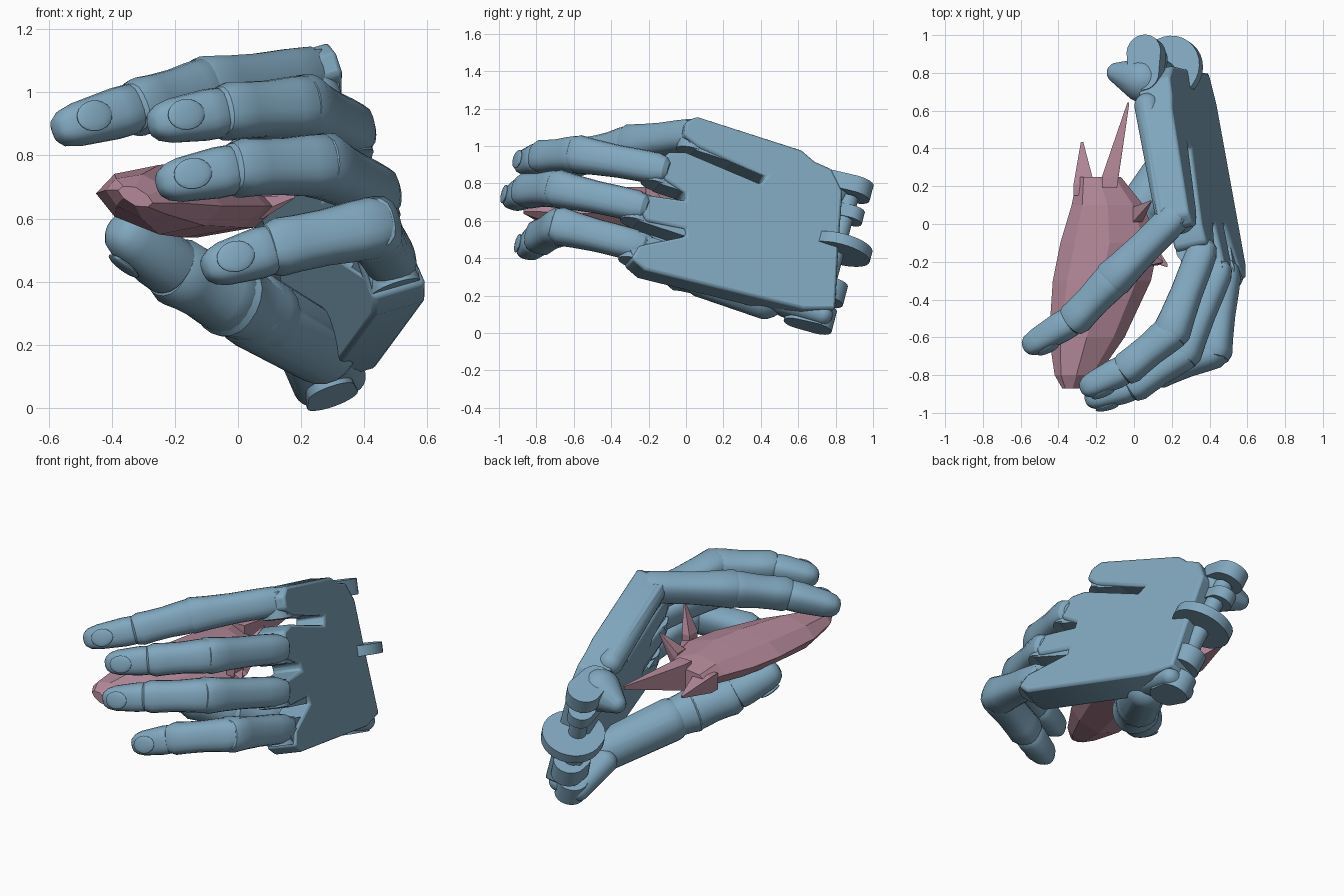
import bpy, bmesh, math
from mathutils import Vector as V, Matrix

if "Cube" in bpy.data.objects:
    bpy.data.objects.remove(bpy.data.objects["Cube"])


def material(name, col):
    m = bpy.data.materials.new(name)
    m.diffuse_color = (*col, 1)
    m.use_nodes = True
    m.node_tree.nodes["Principled BSDF"].inputs["Base Color"].default_value = m.diffuse_color
    return m


BLUE = material("blue_shell", (0.22, 0.39, 0.52))
PINK = material("pink_shell", (0.46, 0.25, 0.32))


def finish(name, bm, mat, smooth=True):
    bmesh.ops.recalc_face_normals(bm, faces=bm.faces)
    me = bpy.data.meshes.new(name)
    bm.to_mesh(me)
    bm.free()
    me.materials.append(mat)
    ob = bpy.data.objects.new(name, me)
    bpy.context.collection.objects.link(ob)
    if smooth:
        bpy.context.view_layer.objects.active = ob
        ob.select_set(True)
        bpy.ops.object.shade_smooth_by_angle(angle=math.radians(30))
        ob.select_set(False)
    return ob


def hull(name, pts, mat, smooth=True):
    bm = bmesh.new()
    for p in pts:
        bm.verts.new(p)
    r = bmesh.ops.convex_hull(bm, input=bm.verts)
    junk = list({g for g in r["geom_interior"] + r["geom_unused"] if isinstance(g, bmesh.types.BMVert)})
    bmesh.ops.delete(bm, geom=junk, context='VERTS')
    return finish(name, bm, mat, smooth)


def ball(c, r):
    return [V(c) + r * V((math.cos(t) * math.cos(s), math.sin(t) * math.cos(s), math.sin(s)))
            for t in [i * math.tau / 20 for i in range(20)]
            for s in [(j - 4.5) * math.pi / 10 for j in range(10)]]


def frame(z, x):
    z = V(z).normalized()
    x = (V(x) - z * V(x).dot(z)).normalized()
    return Matrix((x, z.cross(x), z)).transposed()


def disc(c, axis, r, w):
    f = frame(axis, (0.31, 0.9, 0.2))
    return [V(c) + f @ V((r * math.cos(i * math.tau / 28), r * math.sin(i * math.tau / 28), s * w / 2))
            for i in range(28) for s in (-1, 1)]


def ring_loft(name, rings, mat, smooth):
    bm = bmesh.new()
    vs = [[bm.verts.new(p) for p in r] for r in rings]
    n = len(vs[0])
    for a, b in zip(vs, vs[1:]):
        for i in range(n):
            bm.faces.new((a[i], a[(i + 1) % n], b[(i + 1) % n], b[i]))
    bm.faces.new(vs[0])
    bm.faces.new(vs[-1])
    return finish(name, bm, mat, smooth)


# hand axes: back-of-hand normal, direction to wrist, sideways
N = V((1, 0.253, 0.289)).normalized()
H = V((-0.16, 1, -0.32)).normalized()
SIDE = N.cross(H)


def on_back(y, z, depth=0.0):
    return V((0.638 - 0.253 * y - 0.289 * z, y, z)) - N * depth


# palm plate with slots between the finger roots
outline = [(0.0, 1.13), (0.06, 1.16), (0.62, 0.98), (0.69, 0.92), (0.78, 0.88), (0.84, 0.76), (0.82, 0.5),
           (0.8, 0.13), (0.63, 0.13), (-0.22, 0.34), (-0.29, 0.40), (-0.25, 0.47), (0.0, 0.52),
           (0.0, 0.56), (-0.21, 0.6), (-0.25, 0.67), (-0.2, 0.74), (0.0, 0.71), (0.0, 0.75),
           (-0.11, 0.82), (-0.15, 0.9), (-0.09, 0.97), (0.0, 0.97), (0.4, 0.8), (0.43, 0.84),
           (0.06, 1.0), (-0.01, 1.06)]
bm = bmesh.new()
f = bm.faces.new([bm.verts.new(on_back(*p)) for p in outline])
r = bmesh.ops.extrude_face_region(bm, geom=[f])
bmesh.ops.translate(bm, vec=-N * 0.18, verts=[g for g in r["geom"] if isinstance(g, bmesh.types.BMVert)])
palm = finish("palm", bm, BLUE)
bev = palm.modifiers.new("bevel", 'BEVEL')
bev.width, bev.segments = 0.015, 2
hull("index_side_bar", ball(on_back(0.1, 1.09, 0.14), 0.06) + ball(on_back(0.66, 0.9, 0.15), 0.07), BLUE)

# wrist lugs: x, y, z, radius, width, reach into the palm
for i, (x, y, z, r, w, s) in enumerate([(0.065, 0.9, 0.77, 0.095, 0.09, 0.12), (0.1, 0.88, 0.63, 0.07, 0.07, 0.12),
                                        (0.195, 0.825, 0.45, 0.17, 0.06, 0.03), (0.26, 0.765, 0.22, 0.09, 0.11, 0.05),
                                        (0.28, 0.71, 0.08, 0.085, 0.12, 0.1)]):
    c = V((x, y, z))
    hull(f"wrist_lug_{i}", disc(c, SIDE, r, w) + disc(c - H * s - N * 0.02, SIDE, r * 0.9, w), BLUE)
hull("wrist_pin", disc((0.18, 0.8, 0.45), SIDE, 0.05, 0.6), BLUE)
hull("wrist_inner_knob", ball((-0.09, 0.8, 0.72), 0.055) + ball((0.05, 0.76, 0.75), 0.12), BLUE)
hull("heel_bar", ball((0.235, 0.7, 0.065), 0.06) + ball((0.35, 0.73, 0.1), 0.055)
     + ball((0.31, 0.5, 0.18), 0.07) + ball((0.2, 0.5, 0.17), 0.07), BLUE)


def digit(name, pts, radii, up):
    pts = [V(p) for p in pts]
    for i, part in enumerate(("base", "middle", "tip")):
        a, b = pts[i], pts[i + 1]
        d = (b - a).normalized()
        r0, r1 = radii[i], radii[i + 1]
        n = frame(d, up)
        # squarish section with rounded ends
        L = (b - a).length
        if part == "tip":
            st = [(0.02, .8), (0.04, .95), (0.3 * L, 1), (0.75 * L, .97), (L - .03, .85), (L - .005, .6), (L + .005, .3)]
        else:
            st = [(-.07, .5), (-.05, .8), (0, 1), (.2 * L, 1), (.5 * L, .96), (.8 * L, 1), (L, 1.06),
                  (L + .04, .9), (L + .06, .55)]
        rings = []
        for t, k in st:
            u = min(max(t / L, 0), 1)
            rr = (r0 + (r1 - r0) * u) * k
            ring = []
            for j in range(20):
                c, s = math.cos(j * math.tau / 20), math.sin(j * math.tau / 20)
                e = (c ** 4 + s ** 4) ** (-0.05 if name == "thumb" else -0.15)
                ring.append(a + d * t + n @ V((rr * e * c * 0.97, rr * e * s, 0)))
            rings.append(ring)
        ring_loft(f"{name}_{part}", rings, BLUE, True)
    # nail on the outer side of the last segment, following its taper
    slope = (radii[2] - radii[3]) / L
    nail = [a + d * (0.66 * L + q.z * 0.062)
            + n @ V((radii[3] * 0.97 + slope * (0.34 * L - q.z * 0.062) + q.x * 0.012, q.y * 0.05, 0))
            for q in [v * 1.0 for v in ball((0, 0, 0), 1)]]
    hull(f"{name}_nail", nail, BLUE)


fingers = {
    "index": ((0.22, 0.04, 1.06), (-0.11, -0.29, 1.01), (-0.31, -0.50, 0.955), (-0.575, -0.66, 0.88)),
    "middle": ((0.36, -0.15, 0.88), (0.2, -0.57, 0.955), (-0.03, -0.76, 0.94), (-0.275, -0.88, 0.9)),
    "ring": ((0.44, -0.26, 0.68), (0.26, -0.68, 0.77), (0.01, -0.85, 0.76), (-0.25, -0.935, 0.71)),
    "little": ((0.485, -0.27, 0.47), (0.42, -0.67, 0.57), (0.13, -0.78, 0.51), (-0.105, -0.86, 0.44)),
}
for name, p in fingers.items():
    up = V(p[1]) - (V(p[0]) + V(p[3])) / 2
    digit(f"{name}_finger", p, (0.082, 0.096, 0.086, 0.066), up + V((0, -0.12, 0)))
    # knuckle barrel and rounded lug, kept flush with the back of the hand
    k = V(p[0])
    hull(f"{name}_knuckle", disc(on_back(k.y + 0.03, k.z, 0.095), SIDE, 0.085, 0.15), BLUE)
    hull(f"{name}_knuckle_lug", [q - N * 0.095 for c in ((0.05, -0.015), (0.28, -0.09))
                                 for q in disc(on_back(k.y + c[0], k.z + c[1]), N, 0.075, 0.16)], BLUE)

# thumb with its fleshy base
hull("thumb_root", ball((0.26, 0.42, 0.19), 0.115) + ball((0.05, 0.1, 0.31), 0.125), BLUE)
digit("thumb", ((0.1, 0.15, 0.29), (-0.03, -0.02, 0.35), (-0.19, -0.16, 0.43), (-0.385, -0.345, 0.575)),
      (0.115, 0.122, 0.108, 0.082), V((-0.6, -0.3, -0.6)))

# held body, low-poly
rings = []
for y, x0, x1, z, h in [(-0.87, -0.38, -0.27, 0.67, 0.03), (-0.8, -0.42, -0.19, 0.67, 0.07),
                        (-0.6, -0.45, -0.05, 0.66, 0.11), (-0.3, -0.43, 0.09, 0.66, 0.12),
                        (-0.1, -0.39, 0.13, 0.66, 0.12), (0.1, -0.33, 0.05, 0.67, 0.1),
                        (0.25, -0.3, -0.07, 0.68, 0.06)]:
    ring = []
    for j in range(8):
        t = j * math.tau / 8
        s = math.sin(t)
        ring.append(V(((x0 + x1) / 2 + (x1 - x0) / 2 * math.cos(t), y, z + h * s * (0.55 + 0.45 * abs(s)) - 0.02 * math.cos(t))))
    rings.append(ring)
ring_loft("held_body", rings, PINK, False)


# pointed fins
def fin(name, tip, base, size):
    sx, sy, sz = size
    corners = [V(base) + V((a * sx, b * sy, c * sz)) for a in (-1, 1) for b in (-1, 1) for c in (-1, 1)]
    hull(name, corners + [V(tip) + (p - V(base)) * 0.12 for p in corners], PINK, False)


fin("tail_spike", (-0.275, 0.43, 0.67), (-0.265, 0.18, 0.67), (0.055, 0.03, 0.05))
fin("tail_fin", (-0.03, 0.64, 0.74), (-0.13, 0.22, 0.69), (0.04, 0.03, 0.08))
fin("upper_fin", (0.15, -0.2, 0.89), (0.1, -0.18, 0.7), (0.025, 0.04, 0.03))
fin("rear_fin", (0.09, 0.12, 0.84), (0.02, 0.05, 0.7), (0.025, 0.04, 0.03))
fin("side_fin", (0.175, -0.22, 0.67), (0.05, -0.12, 0.65), (0.03, 0.06, 0.05))
